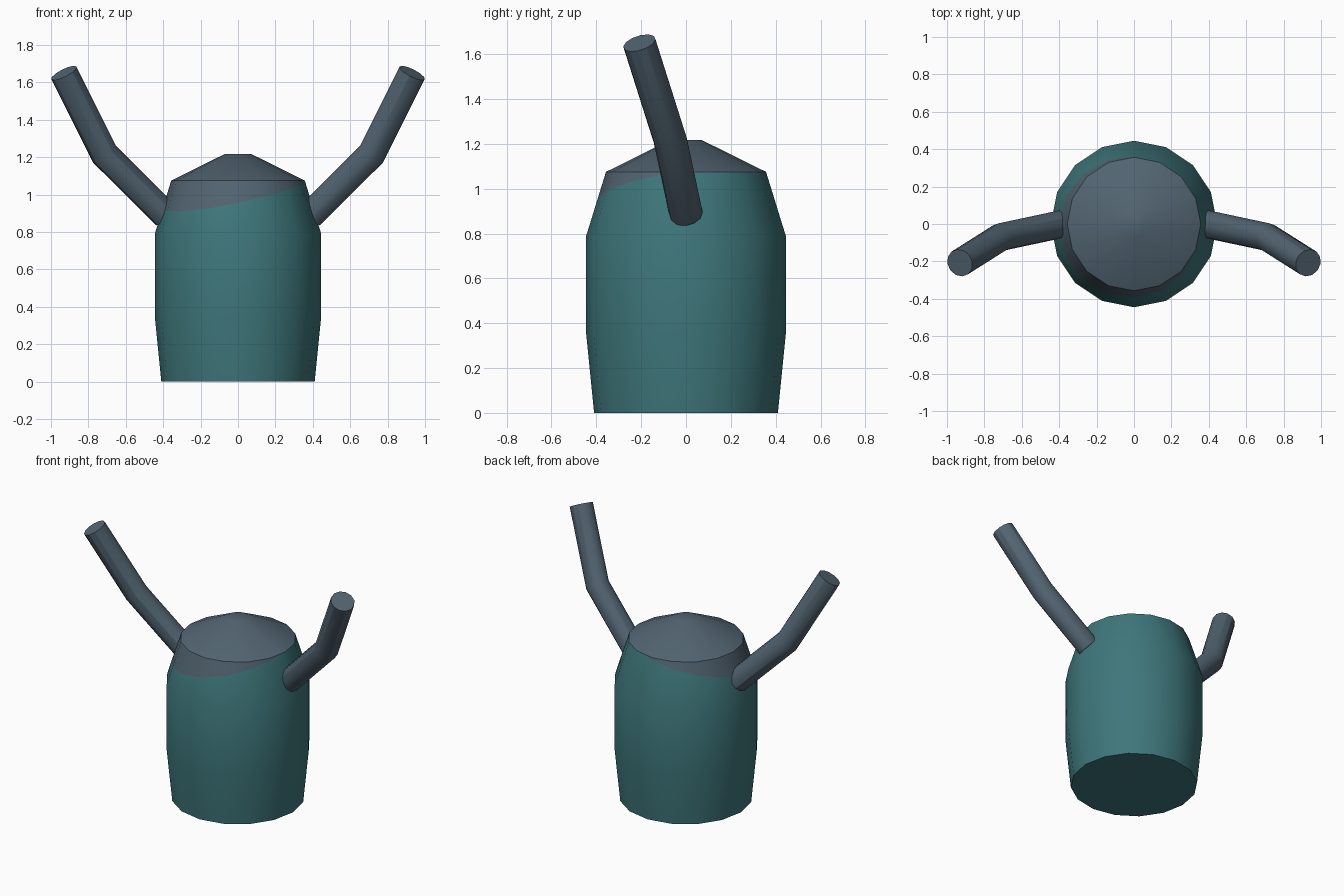
import bpy, bmesh, math
from mathutils import Vector

if "Cube" in bpy.data.objects:
    bpy.data.objects.remove(bpy.data.objects["Cube"])


def material(name, rgb):
    m = bpy.data.materials.new(name)
    m.diffuse_color = (*rgb, 1)
    m.use_nodes = True
    m.node_tree.nodes["Principled BSDF"].inputs["Base Color"].default_value = m.diffuse_color
    return m


TEAL = material("teal", (0.048, 0.182, 0.197))
SLATE = material("slate grey", (0.084, 0.127, 0.165))


def finish(name, bm, mats):
    bmesh.ops.recalc_face_normals(bm, faces=bm.faces)
    me = bpy.data.meshes.new(name)
    bm.to_mesh(me)
    bm.free()
    ob = bpy.data.objects.new(name, me)
    bpy.context.collection.objects.link(ob)
    for m in mats:
        me.materials.append(m)
    bpy.ops.object.select_all(action='DESELECT')
    ob.select_set(True)
    bpy.context.view_layer.objects.active = ob
    bpy.ops.object.shade_smooth_by_angle(angle=math.radians(30))
    return ob


def skin(bm, rings):
    # Bridge successive rings and close both ends
    n = len(rings[0])
    for a, b in zip(rings, rings[1:]):
        for i in range(n):
            j = (i + 1) % n
            bm.faces.new((a[i], a[j], b[j], b[i]))
    bm.faces.new(rings[0])
    bm.faces.new(rings[-1])


# Body: 16-sided turned profile (radius, height)
PROFILE = [(0.41, 0), (0.445, 0.35), (0.445, 0.79), (0.357, 1.075), (0.07, 1.217)]
bm = bmesh.new()
rings = []
for r, z in PROFILE:
    rings.append([bm.verts.new((r * math.cos(i * math.tau / 16),
                                r * math.sin(i * math.tau / 16), z)) for i in range(16)])
skin(bm, rings)

# Slanted colour border cut into the shoulder band
normal = Vector((-0.2, -0.14, 1)).normalized()
point = Vector((0, 0, 1.01))
band = [f for f in bm.faces if 0.79 < f.calc_center_median().z < 1.07]
edges = {e for f in band for e in f.edges}
verts = {v for f in band for v in f.verts}
bmesh.ops.bisect_plane(bm, geom=band + list(edges) + list(verts),
                       plane_co=point, plane_no=normal, dist=1e-5)
for f in bm.faces:
    c = f.calc_center_median()
    grey = c.z > 1.076 or (c.z > 0.8 and (c - point).dot(normal) > 0)
    f.material_index = 1 if grey else 0
finish("body", bm, [TEAL, SLATE])


# Arms: bent tubes with a mitred elbow
def arm(name, side, radius=0.075, sides=12):
    path = [Vector((side * x, y, z)) for x, y, z in
            [(0.385, 0, 0.888), (0.713, -0.07, 1.215), (0.931, -0.208, 1.65)]]
    d1 = (path[1] - path[0]).normalized()
    d2 = (path[2] - path[1]).normalized()
    u = d1.cross(Vector((0, 1, 0))).normalized()
    v = d1.cross(u)
    start = [path[0] + radius * (u * math.cos(a) + v * math.sin(a))
             for a in (i * math.tau / sides for i in range(sides))]

    def slide(points, d, co, no):
        return [p + d * ((co - p).dot(no) / d.dot(no)) for p in points]

    elbow = slide(start, d1, path[1], d1 + d2)
    tip = slide(elbow, d2, path[2], d2)
    bm = bmesh.new()
    skin(bm, [[bm.verts.new(p) for p in ring] for ring in (start, elbow, tip)])
    finish(name, bm, [SLATE])


arm("right_arm", 1)
arm("left_arm", -1)
